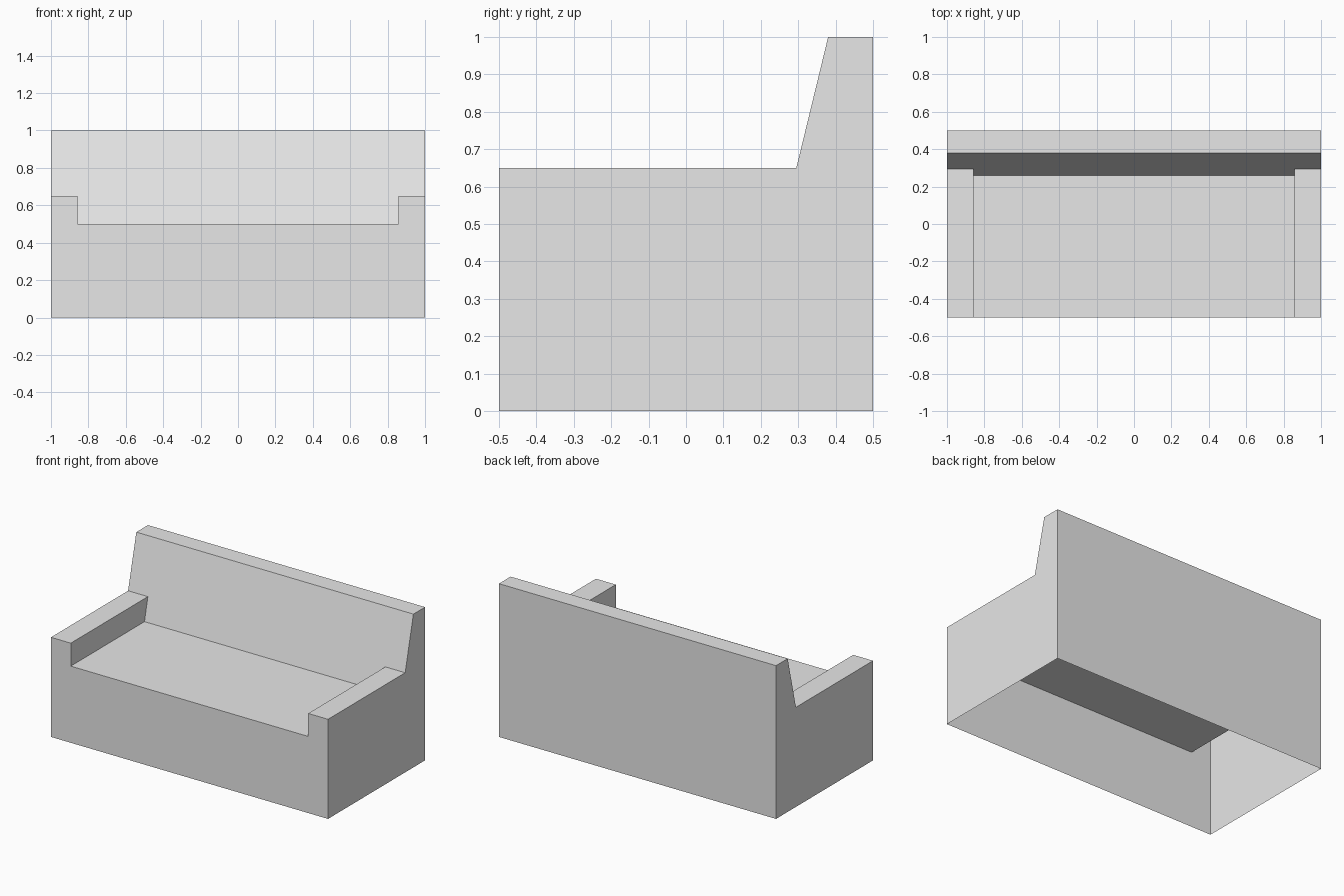
import bpy
import bmesh

cube = bpy.data.objects.get("Cube")
if cube:
    bpy.data.objects.remove(cube, do_unlink=True)

# Main sizes
HALF_W, SEAT_W = 1.0, 0.857
FRONT, BACK = -0.5, 0.5
SEAT_Z, ARM_Z, TOP_Z = 0.5, 0.65, 1.0
SEAT_Y, ARM_Y, TOP_Y = 0.26, 0.295, 0.38

grey = bpy.data.materials.new("light grey")
grey.use_nodes = True
grey.diffuse_color = (0.8, 0.8, 0.8, 1)
grey.node_tree.nodes["Principled BSDF"].inputs["Base Color"].default_value = (0.8, 0.8, 0.8, 1)


def panels(name, faces, mirror=False):
    """Thin shell made of flat panels, each a list of corner points."""
    bm = bmesh.new()
    for corners in faces:
        bm.faces.new([bm.verts.new(c) for c in corners])
    bmesh.ops.remove_doubles(bm, verts=bm.verts, dist=0.0001)
    mesh = bpy.data.meshes.new(name)
    bm.to_mesh(mesh)
    bm.free()
    mesh.materials.append(grey)
    obj = bpy.data.objects.new(name, mesh)
    bpy.context.collection.objects.link(obj)
    if mirror:
        obj.modifiers.new("Mirror", 'MIRROR').use_mirror_merge = False
    return obj


def across(x, y1, z1, y2, z2):
    """Rectangle spanning -x to x between two profile points."""
    return [(-x, y1, z1), (x, y1, z1), (x, y2, z2), (-x, y2, z2)]


# Seat
panels("seat", [across(SEAT_W, FRONT, SEAT_Z, SEAT_Y, SEAT_Z)])

# Front panel, notched between the arms
right_edge = [(HALF_W, 0), (HALF_W, ARM_Z), (SEAT_W, ARM_Z), (SEAT_W, SEAT_Z)]
outline = right_edge + [(-x, z) for x, z in reversed(right_edge)]
panels("front_panel", [[(x, FRONT, z) for x, z in reversed(outline)][::-1]])

# Backrest: sloping front that drops between the arms, flat top, upright back
slope_edge = [(HALF_W, TOP_Y, TOP_Z), (HALF_W, ARM_Y, ARM_Z),
              (SEAT_W, ARM_Y, ARM_Z), (SEAT_W, SEAT_Y, SEAT_Z)]
slope = slope_edge[::-1] + [(-x, y, z) for x, y, z in slope_edge]
panels("backrest", [
    slope,
    across(HALF_W, TOP_Y, TOP_Z, BACK, TOP_Z),
    across(HALF_W, BACK, TOP_Z, BACK, 0),
])

# Arms: top and inner wall
panels("arms", [
    [(SEAT_W, FRONT, ARM_Z), (HALF_W, FRONT, ARM_Z),
     (HALF_W, ARM_Y, ARM_Z), (SEAT_W, ARM_Y, ARM_Z)],
    [(SEAT_W, FRONT, SEAT_Z), (SEAT_W, FRONT, ARM_Z),
     (SEAT_W, ARM_Y, ARM_Z), (SEAT_W, SEAT_Y, SEAT_Z)],
], mirror=True)

# Outer side panels
profile = [(FRONT, 0), (BACK, 0), (BACK, TOP_Z), (TOP_Y, TOP_Z),
           (ARM_Y, ARM_Z), (FRONT, ARM_Z)]
panels("side_panels", [[(HALF_W, y, z) for y, z in profile]], mirror=True)
